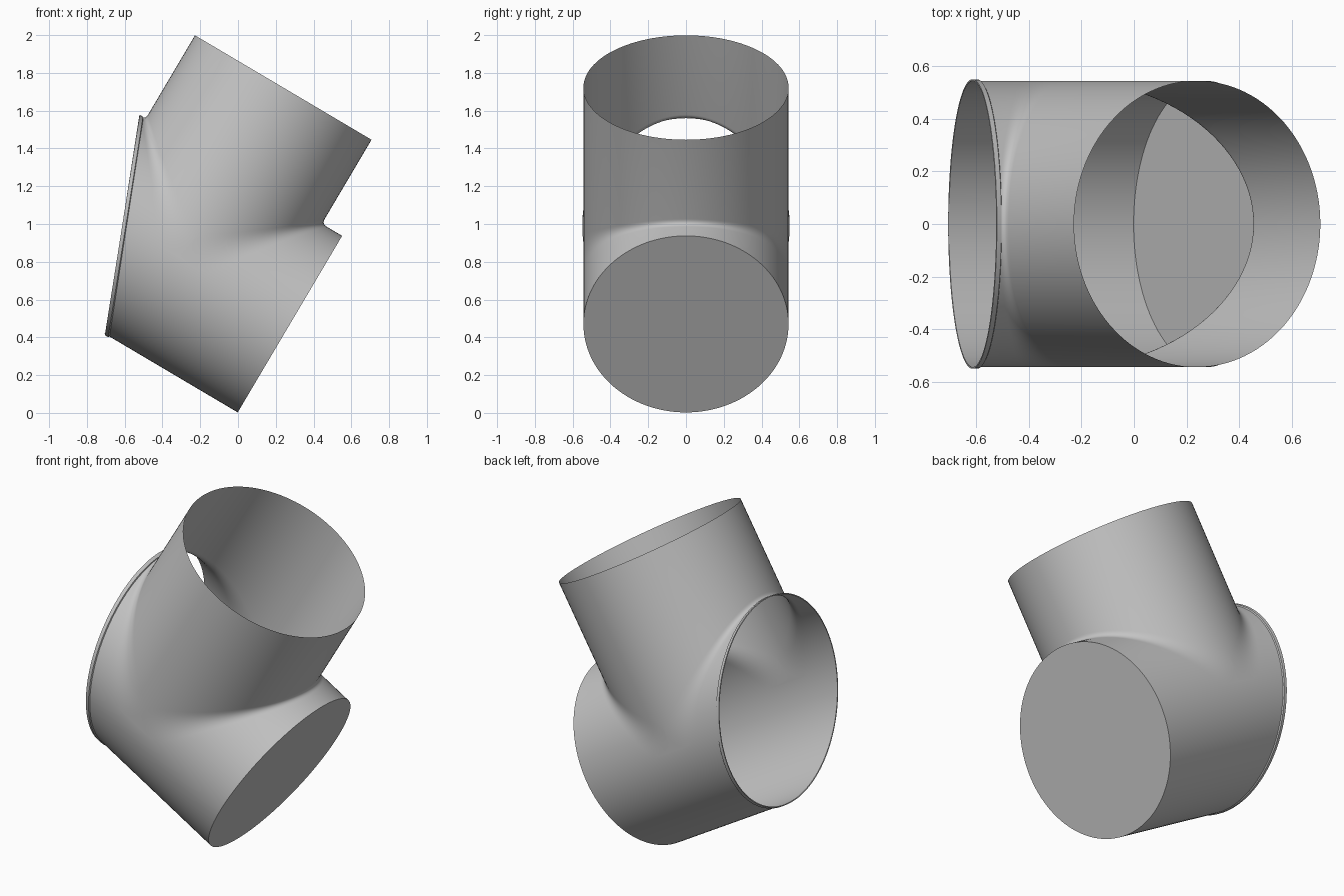
import bpy, bmesh, math
from mathutils import Matrix

if "Cube" in bpy.data.objects:
    bpy.data.objects.remove(bpy.data.objects["Cube"])

R = 0.543            # radius of both pipes
BRANCH_TOP = 1.06    # open end of the branch, from the axis crossing
CAP = 0.668          # closed end of the main pipe
N = 28               # steps per quarter turn
BEND = 8             # steps across the blended seam
PLACE = Matrix.Translation((-0.30, 0, 0.81)) @ Matrix.Rotation(math.radians(30.6), 4, 'Y')

grey = bpy.data.materials.new("plain_grey")
grey.use_nodes = True
grey.diffuse_color = (0.55, 0.55, 0.55, 1)
grey.node_tree.nodes["Principled BSDF"].inputs["Base Color"].default_value = grey.diffuse_color


def open_end(z):
    """Slanted cut of the main pipe's open end."""
    return -0.363 - 0.40 * z


def seam_width(q):
    return 0.03 + 0.12 * max(0, 1 - q / R) ** 1.5


def add_grid(bm, rows):
    grid = [[bm.verts.new(p) for p in row] for row in rows]
    for a, b in zip(grid, grid[1:]):
        for i in range(len(a) - 1):
            bm.faces.new((a[i], a[i + 1], b[i + 1], b[i]))


def finish(bm, name):
    bmesh.ops.remove_doubles(bm, verts=bm.verts, dist=1e-5)
    bmesh.ops.recalc_face_normals(bm, faces=bm.faces)
    bm.transform(PLACE)
    mesh = bpy.data.meshes.new(name)
    bm.to_mesh(mesh)
    bm.free()
    mesh.materials.append(grey)
    obj = bpy.data.objects.new(name, mesh)
    bpy.context.collection.objects.link(obj)
    bpy.ops.object.select_all(action='DESELECT')
    bpy.context.view_layer.objects.active = obj
    obj.select_set(True)
    bpy.ops.object.shade_smooth_by_angle(angle=math.radians(35))
    return obj


def seam(q, y, sx):
    """Curve from the branch wall round to the main pipe wall."""
    w = seam_width(q)
    ts = [i / BEND for i in range(BEND + 1)]
    return [(sx * (q + w * t * t), y, q + w * (1 - t) ** 2) for t in ts]


quarter = [math.pi / 2 * i / N for i in range(N + 1)]

# Pipe body: branch, blended seam and upper main pipe, one quadrant at a time
bm = bmesh.new()
for sy in (1, -1):
    for sx in (1, -1):
        rows = []
        for a in quarter:
            q, y = R * math.cos(a), sy * R * math.sin(a)
            end = CAP if sx > 0 else open_end(q)
            rows.append([(sx * q, y, BRANCH_TOP)] + seam(q, y, sx) + [(end, y, q)])
        add_grid(bm, rows)
    # Lower half of the main pipe
    w = seam_width(0)
    rows = []
    for a in quarter:
        z, y = -R * math.cos(a), sy * R * math.sin(a)
        rows.append([(x, y, z) for x in (CAP, w, -w, open_end(z))])
    add_grid(bm, rows)
    # Small flat web where the two seams meet at the side
    web = seam(0, sy * R, 1) + seam(0, sy * R, -1)[:0:-1]
    bm.faces.new([bm.verts.new(p) for p in web])
finish(bm, "pipe_body")

# Closed end
ring = [2 * math.pi * i / (4 * N) for i in range(4 * N)]
bm = bmesh.new()
bm.faces.new([bm.verts.new((CAP, R * math.sin(a), R * math.cos(a))) for a in ring])
finish(bm, "end_cap")

# Narrow raised lip round the slanted open end
bm = bmesh.new()
rows = []
for a in ring + [0]:
    c, s = math.cos(a), math.sin(a)
    x = open_end(R * c)
    rows.append([(x + dx, r * s, r * c)
                 for dx, r in ((0, R), (0, R + 0.006), (0.02, R + 0.006), (0.025, R))])
add_grid(bm, rows)
finish(bm, "open_end_lip")
